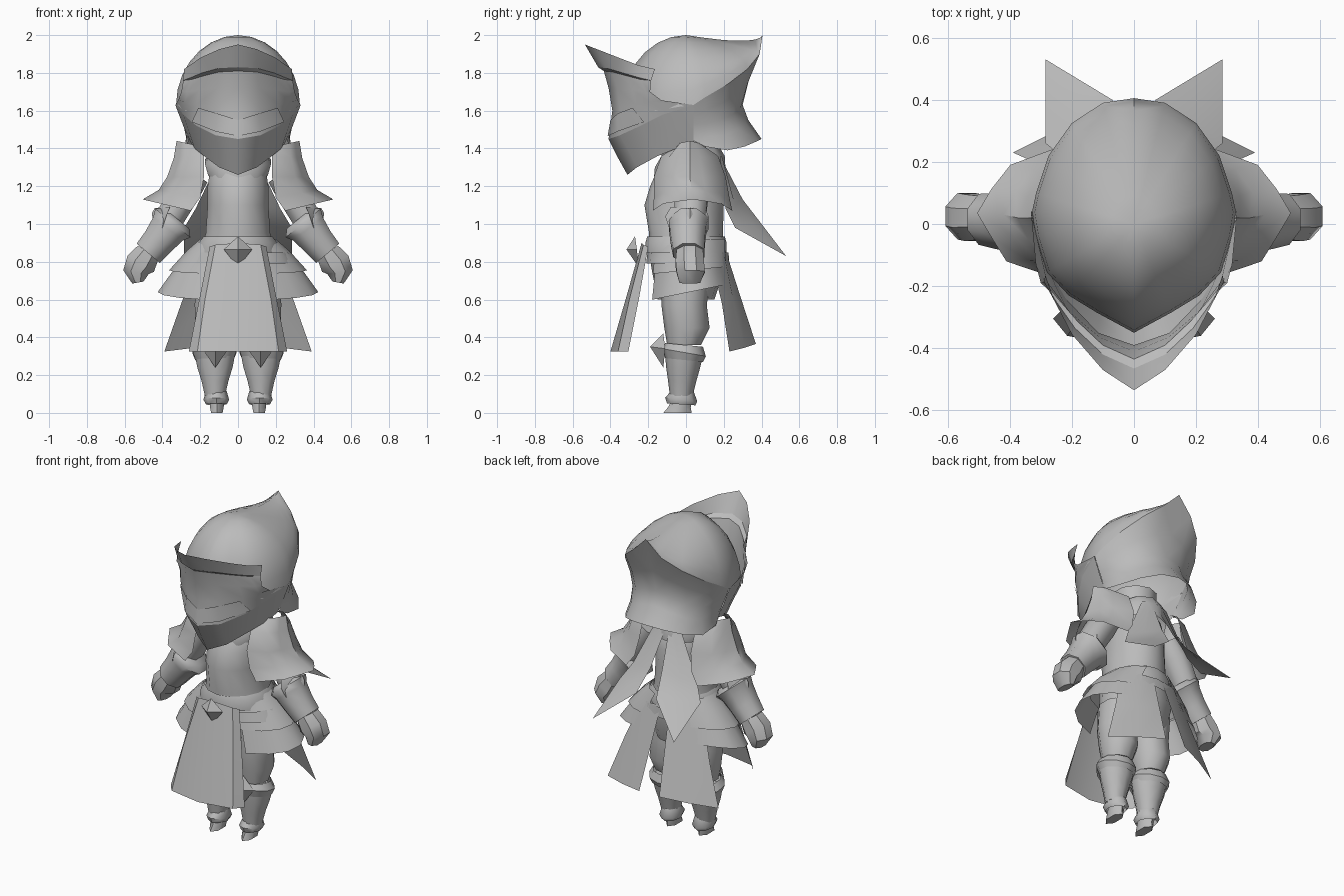
import bpy, bmesh
from math import sin, cos, pi, radians
from mathutils import Vector

metal = bpy.data.materials.new("plain_grey")
metal.diffuse_color = (0.5, 0.5, 0.5, 1)


def loft(name, rows, closed=False, caps=False, mirror=True, angle=35):
    """Skin rows of points; optionally mirror across x = 0."""
    bm = bmesh.new()
    grid = [[bm.verts.new(p) for p in row] for row in rows]
    for a, b in zip(grid, grid[1:]):
        n = len(a)
        for i in range(n if closed else n - 1):
            j = (i + 1) % n
            bm.faces.new((a[i], a[j], b[j], b[i]))
    if caps:
        bm.faces.new(grid[0])
        bm.faces.new(grid[-1])
    if mirror:
        bmesh.ops.mirror(bm, geom=bm.verts[:] + bm.edges[:] + bm.faces[:],
                         axis='X', merge_dist=0.0005)
    bmesh.ops.remove_doubles(bm, verts=bm.verts[:], dist=0.0005)
    bmesh.ops.recalc_face_normals(bm, faces=bm.faces[:])
    me = bpy.data.meshes.new(name)
    bm.to_mesh(me)
    bm.free()
    me.materials.append(metal)
    ob = bpy.data.objects.new(name, me)
    bpy.context.collection.objects.link(ob)
    bpy.ops.object.select_all(action='DESELECT')
    ob.select_set(True)
    bpy.context.view_layer.objects.active = ob
    bpy.ops.object.shade_smooth_by_angle(angle=radians(angle))
    return ob


def ring(x, y, z, rx, ry, n=10, slope=0):
    """Horizontal ring, slope raises it towards +y."""
    return [(x + rx * sin(2 * pi * i / n), y - ry * cos(2 * pi * i / n),
             z - slope * cos(2 * pi * i / n)) for i in range(n)]


def limb(path, n=8):
    """Flat-sided rings across a path in the xz plane: x, y, z, in-plane radius, y radius."""
    rows = []
    f = 1 / cos(pi / n)
    for i, (x, y, z, r, ry) in enumerate(path):
        a, b = path[max(i - 1, 0)], path[min(i + 1, len(path) - 1)]
        d = Vector((b[0] - a[0], 0, b[2] - a[2])).normalized()
        side = Vector((-d.z, 0, d.x))
        rows.append([Vector((x, y, z)) + side * r * f * cos(2 * pi * (k + .5) / n)
                     + Vector((0, ry * f * sin(2 * pi * (k + .5) / n), 0)) for k in range(n)])
    return rows


# Helmet dome with a peak at the back
brim = [(0, -.35, 1.58), (.12, -.285, 1.58), (.21, -.23, 1.59), (.28, -.155, 1.6),
        (.315, -.04, 1.62), (.328, .04, 1.63), (.315, .1, 1.67), (.275, .22, 1.74),
        (.2, .325, 1.82), (.1, .39, 1.9), (0, .405, 2)]
dome = []
for k in range(8):
    a = pi / 2 * (1 - k / 7)
    dome.append([(x * sin(a), y * sin(a), z + (2 - z) * cos(a)
                  - .03 * sin(2 * a) * max(0, y / .4)) for x, y, z in brim])
loft("helmet_dome", dome, angle=60)

# Flared neck guard under the brim
loft("neck_guard", [
    brim[5:],
    [(.315, .04, 1.59), (.3, .1, 1.6), (.26, .19, 1.64), (.19, .27, 1.69), (.095, .325, 1.74), (0, .335, 1.77)],
    [(.29, .04, 1.53), (.285, .1, 1.53), (.25, .18, 1.55), (.18, .25, 1.58), (.09, .29, 1.62), (0, .3, 1.63)],
    [(.27, .04, 1.48), (.275, .1, 1.46), (.25, .2, 1.47), (.19, .28, 1.5), (.1, .32, 1.53), (0, .33, 1.55)],
    [(.26, .04, 1.44), (.28, .1, 1.41), (.27, .22, 1.39), (.21, .31, 1.41), (.11, .38, 1.44), (0, .4, 1.45)],
], angle=45)

# Visor: flared rim with sight ledge, face, keel line and chin
ridge = [(0, -.41, 1.45), (.12, -.35, 1.47), (.22, -.24, 1.52), (.29, -.12, 1.58), (.332, .04, 1.63)]
fold = [(0, -.465, 1.83), (.1, -.42, 1.825), (.19, -.335, 1.8), (.25, -.25, 1.775), (.29, -.185, 1.76)]
lip = [(0, -.435, 1.81), (.1, -.39, 1.805), (.18, -.315, 1.785), (.245, -.24, 1.765), (.29, -.185, 1.76)]
loft("visor_rim", [
    [(0, -.535, 1.95), (.1, -.47, 1.925), (.2, -.355, 1.88), (.255, -.25, 1.84), (.285, -.165, 1.82)],
    fold], angle=70)
loft("sight_ledge", [fold, lip])
loft("visor_face", [
    lip,
    [(0, -.41, 1.72), (.11, -.365, 1.72), (.205, -.285, 1.71), (.272, -.215, 1.7), (.3, -.19, 1.7)],
    [(0, -.39, 1.6), (.115, -.35, 1.61), (.22, -.265, 1.63), (.28, -.185, 1.645), (.316, -.13, 1.655)],
    ridge], angle=75)
loft("visor_chin", [
    ridge,
    [(0, -.36, 1.35), (.11, -.3, 1.38), (.2, -.19, 1.44), (.26, -.08, 1.49), (.29, .04, 1.52)],
    [(0, -.31, 1.26), (.1, -.26, 1.3), (.18, -.15, 1.36), (.23, -.05, 1.4), (.25, .04, 1.43)]], angle=75)
# Breath plate
loft("breath_plate", [
    [(0, -.4, 1.55), (.11, -.362, 1.585), (.21, -.283, 1.615)],
    [(0, -.415, 1.465), (.12, -.362, 1.49), (.245, -.222, 1.54)]], angle=75)

# Neck, collar and torso
loft("neck", [ring(0, 0, 1.25, .12, .12), ring(0, 0, 1.5, .13, .14)], True, mirror=False, angle=50)
loft("collar", [ring(0, .02, 1.26, .165, .19, slope=.02), ring(0, .02, 1.33, .185, .185, slope=.03),
                ring(0, .02, 1.39, .14, .15, slope=.03)], True, mirror=False, angle=50)
loft("torso", [ring(0, y, z, rx, ry, 14) for z, rx, y, ry in
               [(1.36, .08, .01, .09), (1.29, .15, .01, .16), (1.2, .165, 0, .19), (1.1, .165, -.01, .21),
                (.95, .175, 0, .195), (.88, .2, 0, .2), (.75, .22, .01, .19), (.6, .19, 0, .15)]],
     True, True, False)

# Pauldrons with an upper and an outer point
shoulder = []
for cx, cz, ex, ez, hy, oy in [(.325, 1.44, .19, 1.41, .07, .02), (.34, 1.35, .18, 1.36, .15, .02),
                               (.375, 1.25, .18, 1.25, .19, .02), (.42, 1.18, .2, 1.14, .2, .03),
                               (.505, 1.13, .25, 1.07, .21, .035)]:
    row = []
    for u, w in [(-1, 0), (-.74, .63), (-.37, .82), (0, 1), (.37, .82), (.74, .58), (1, 0)]:
        row.append((ex + (cx - ex) * w, oy + hy * u, ez + (cz - ez) * w))
    shoulder.append(row)
loft("pauldrons", shoulder, angle=50)

# Arms
loft("upper_arms", limb([(.22, .03, 1.26, .07, .08), (.28, .03, 1.17, .08, .09),
                         (.38, .02, 1.0, .075, .08)]), True, True, angle=55)
loft("forearms", limb([(.325, .015, 1.03, .085, .08), (.345, .015, 1.005, .12, .105), (.37, .01, .975, .1, .098),
                       (.42, .01, .91, .087, .09), (.475, .015, .845, .08, .082)]), True, True, angle=50)
loft("hands", limb([(.475, .02, .85, .065, .07), (.515, .02, .79, .082, .075), (.54, .025, .745, .068, .075),
                    (.53, .02, .69, .03, .055)]), True, True, angle=40)
loft("elbow_points", [[(.36, -.08, 1.09), (.44, .02, 1.085), (.36, .1, 1.09)],
                      [(.38, -.11, 1.04), (.455, .02, 1.06), (.38, .12, 1.04)],
                      [(.4, -.09, .98), (.45, .02, .98), (.4, .1, .98)]])

# Belt and hanging strap
loft("belt", [ring(0, 0, .935, .185, .205, 14), ring(0, 0, .9, .215, .215, 14),
              ring(0, 0, .85, .225, .215, 14)], True, mirror=False)
loft("hip_strap", [ring(.01, .01, .85, .26, .215, 14), ring(.01, .01, .79, .3, .22, 14)],
     True, mirror=False)
# Diamond buckle
loft("buckle", [[(0, -.27, .935), (0, -.27, .935)], [(0, -.315, .865), (.075, -.26, .865)],
                [(0, -.25, .77), (0, -.25, .77)]], angle=20)


def hip_plate(name, tiers, span):
    rows = []
    for r, ry, z, drop in tiers:
        rows.append([(r * cos(a), .02 + ry * sin(a), z + drop * sin(a))
                     for a in (radians(-span + 2 * span * k / 6) for k in range(7))])
    loft(name, rows)


# Two tiers of hip plates
hip_plate("upper_hip_plates", [(.2, .2, .92, 0), (.27, .2, .86, .01), (.365, .21, .755, .02)], 68)
hip_plate("lower_hip_plates", [(.31, .2, .8, .02), (.425, .22, .64, .045)], 65)

# Front tabard and rear skirt panels
loft("front_tabard", [
    [(0, -.235, .9), (.12, -.225, .89), (.15, -.2, .88)],
    [(0, -.32, .6), (.175, -.3, .6), (.205, -.25, .6)],
    [(0, -.4, .325), (.215, -.36, .325), (.26, -.305, .325)]], angle=25)
loft("rear_panels", [
    [(.03, .21, .86), (.13, .2, .85), (.21, .13, .83)],
    [(.05, .29, .61), (.18, .25, .6), (.3, .19, .58)],
    [(.07, .37, .365), (.23, .31, .345), (.39, .23, .325)]])

# Scarf tails on the back
loft("scarf_tails", [
    [(.01, .18, 1.36), (.05, .19, 1.36), (.09, .18, 1.36)],
    [(.04, .3, 1.13), (.14, .26, 1.1), (.225, .21, 1.08)],
    [(.07, .4, 1.0), (.18, .36, .99), (.285, .26, .98)],
    [(.285, .53, .83)] * 3])

# Legs from thigh to foot
loft("thighs", [ring(.12, y, z, rx, ry) for z, y, rx, ry in
                [(.72, 0, .11, .13), (.57, -.01, .115, .12), (.45, .005, .11, .12), (.36, -.01, .085, .09)]],
     True, True, angle=50)
loft("knee_cuffs", [ring(.125, -.01, .36, .095, .1, slope=-.01), ring(.125, -.01, .32, .122, .115, slope=-.02),
                    ring(.125, -.01, .28, .105, .1, slope=-.01)], True, angle=42)
loft("greaves", [ring(.122, y, z, rx, ry) for z, y, rx, ry in
                 [(.3, -.01, .11, .1), (.24, -.015, .098, .09), (.17, -.02, .075, .075), (.09, -.025, .056, .06)]],
     True, True, angle=50)
loft("knee_points", [[(.12, -.12, .42)] * 3, [(.05, -.11, .34), (.12, -.19, .35), (.19, -.11, .34)],
                     [(.12, -.12, .24)] * 3], angle=20)
loft("ankle_cuffs", [ring(.115, -.02, .115, .055, .06, 8), ring(.115, -.025, .07, .068, .085, 8, -.01),
                     ring(.115, -.025, .045, .055, .075, 8, -.005)], True, angle=50)
loft("feet", [ring(.112, -.02, .08, .045, .05, 6), ring(.112, -.035, .03, .042, .06, 6),
              ring(.112, -.045, 0, .035, .075, 6)], True, True, angle=65)
